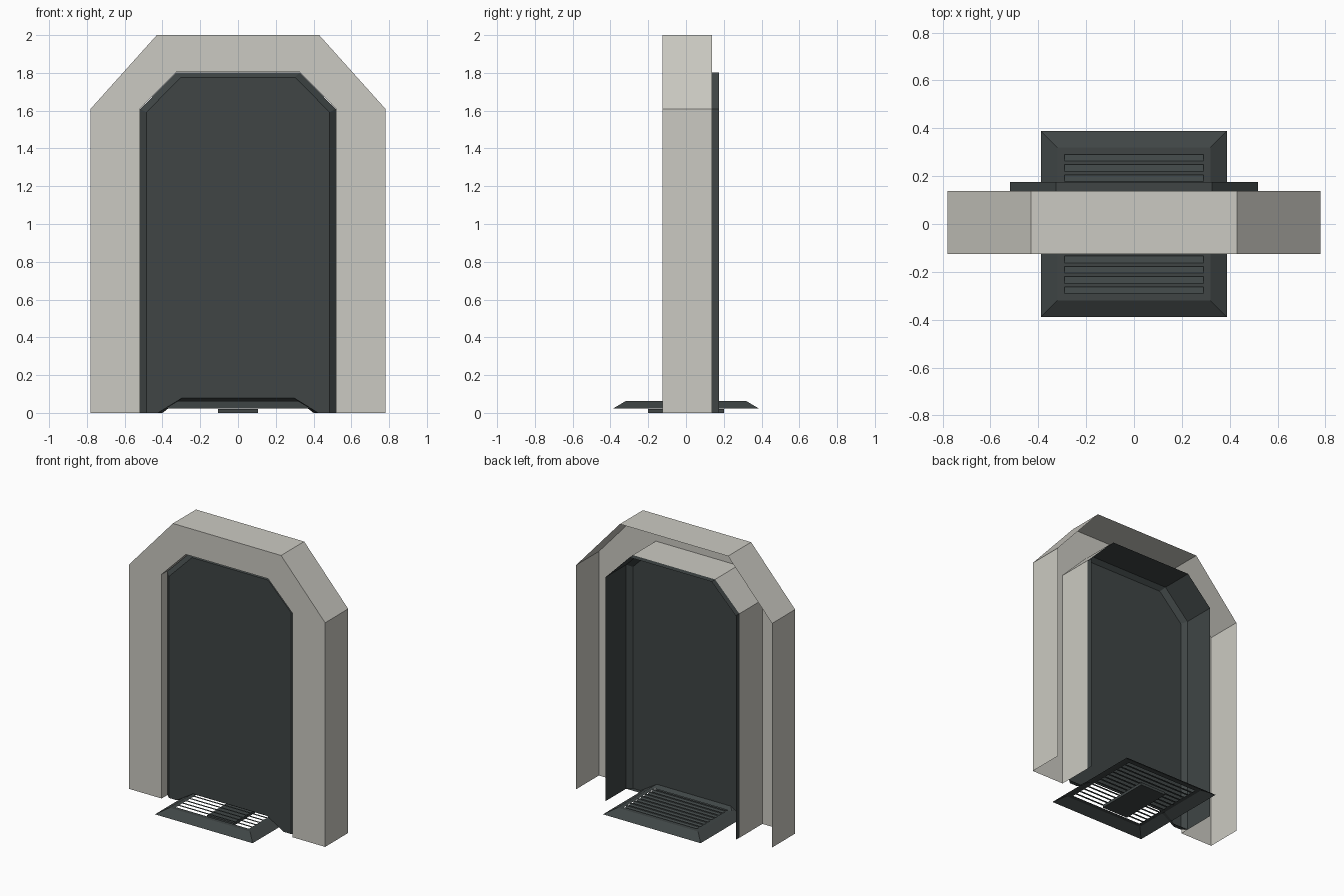
import bpy

if "Cube" in bpy.data.objects:
    bpy.data.objects.remove(bpy.data.objects["Cube"])


def material(name, rgb):
    m = bpy.data.materials.new(name)
    m.diffuse_color = (*rgb, 1)
    m.use_nodes = True
    m.node_tree.nodes["Principled BSDF"].inputs["Base Color"].default_value = m.diffuse_color
    return m


LIGHT = material("light_stone_grey", (0.60, 0.59, 0.54))
DARK = material("dark_slate", (0.050, 0.060, 0.060))


def build(name, verts, faces, mat):
    me = bpy.data.meshes.new(name)
    me.from_pydata(verts, [], faces)
    me.materials.append(mat)
    me.validate()
    ob = bpy.data.objects.new(name, me)
    bpy.context.collection.objects.link(ob)
    return ob


def mirrored(half):
    """Right-hand (x, z) points continued as a mirror image on the left."""
    return half + [(-x, z) for x, z in reversed(half)]


def loft(rows, closed=False, cap=False):
    """Join equal rows of points with quads, optionally capping the last row."""
    n = len(rows[0])
    verts = [p for r in rows for p in r]
    faces = []
    for r in range(len(rows) - 1):
        for i in range(n if closed else n - 1):
            j = (i + 1) % n
            faces.append((r * n + i, r * n + j, (r + 1) * n + j, (r + 1) * n + i))
    if cap:
        faces.append(tuple(range((len(rows) - 1) * n, len(rows) * n)))
    return verts, faces


def at_y(profile, y):
    return [(x, y, z) for x, z in profile]


# Arch frame: outer wall, front face and inner wall, open at back and bottom
outer = mirrored([(0.78, 0), (0.78, 1.61), (0.43, 2.0)])
inner = mirrored([(0.52, 0), (0.52, 1.61), (0.327, 1.805)])
build("arch_frame", *loft([at_y(outer, 0.137), at_y(outer, -0.125),
                           at_y(inner, -0.125), at_y(inner, 0.137)]), LIGHT)

# Dark lining running through the opening and out at the back
lining = mirrored([(0.518, 0), (0.518, 1.609), (0.326, 1.803)])
build("door_lining", *loft([at_y(lining, 0.175), at_y(lining, -0.06)]), DARK)

# Door panel: bevelled forward, with a notch at the bottom for the step
notch_low = [(-0.40, 0), (-0.32, 0.062), (0.32, 0.062), (0.40, 0)]
notch_high = [(-0.425, 0), (-0.295, 0.08), (0.295, 0.08), (0.425, 0)]
face = mirrored([(0.485, 0), (0.485, 1.592), (0.302, 1.776)])
build("door_panel", *loft([at_y(lining + notch_low, -0.06),
                           at_y(face + notch_high, -0.09)], closed=True, cap=True), DARK)


# Step tray: sloping skirt and a top plate pierced by slots
def square(r, z):
    return [(r, -r, z), (r, r, z), (-r, r, z), (-r, -r, z)]


TOP, W, PITCH, SLOT, COUNT = 0.062, 0.29, 0.0425, 0.028, 14
build("step_skirt", *loft([square(0.388, 0.022), square(0.32, TOP)], closed=True), DARK)

verts, faces = [], []


def quad(x0, x1, y0, y1, z0=TOP, z1=TOP):
    n = len(verts)
    verts.extend([(x0, y0, z0), (x1, y0, z0), (x1, y1, z1), (x0, y1, z1)])
    faces.append((n, n + 1, n + 2, n + 3))


quad(W, 0.32, -0.32, 0.32)
quad(-0.32, -W, -0.32, 0.32)
edge = -0.32
for i in range(COUNT):
    y = (i - (COUNT - 1) / 2) * PITCH - SLOT / 2
    quad(-W, W, edge, y)
    edge = y + SLOT
quad(-W, W, edge, 0.32)
build("step_top", verts, faces, DARK)

# Slanted louvre blades inside the slots
verts, faces = [], []
for i in range(COUNT):
    y = (i - (COUNT - 1) / 2) * PITCH - SLOT / 2
    quad(-W, W, y, y + SLOT, TOP, TOP - 0.02)
build("step_louvres", verts, faces, DARK)

# Foot plate under the step
bpy.ops.mesh.primitive_cube_add(size=1, location=(0, 0, 0.01))
foot = bpy.context.object
foot.name = "step_foot"
foot.scale = (0.21, 0.40, 0.02)
foot.data.materials.append(DARK)
